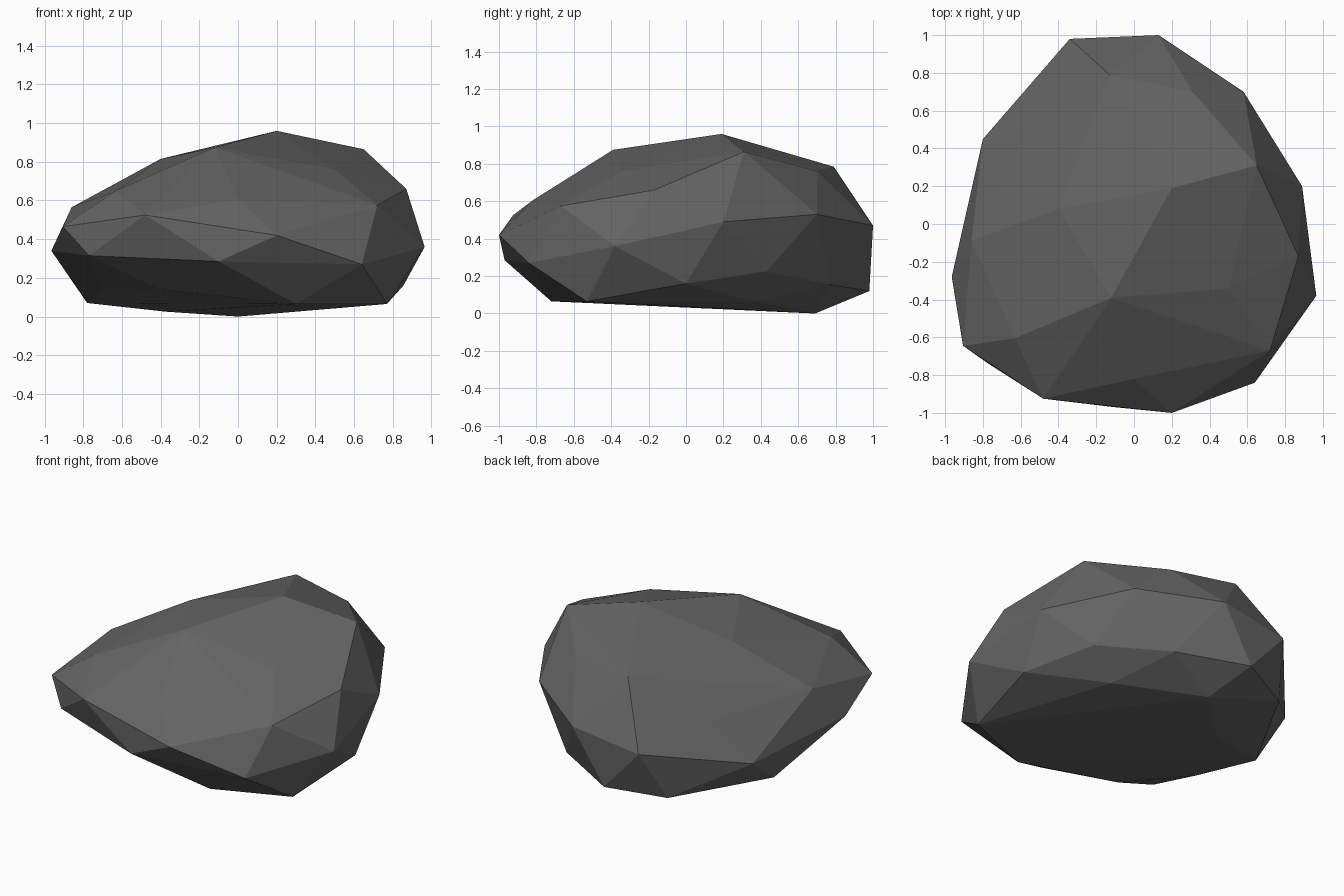
import bpy
import bmesh

# Facet corners of the boulder, grouped in tiers from crown to underside
crown = [(.20, .19, .96), (.65, .31, .865), (-.12, -.39, .875), (-.40, .08, .815),
         (-.13, .79, .785), (.31, .70, .76), (.50, -.34, .76)]
shoulder = [(.87, -.17, .66), (-.63, -.605, .65), (0, -.82, .605), (.72, -.67, .575),
            (-.86, -.09, .565), (-.55, .52, .51)]
girdle = [(-.34, .98, .40), (.13, 1, .47), (.58, .70, .53), (.89, .20, .49),
          (.965, -.38, .36), (.64, -.84, .27), (.20, -1, .42), (-.48, -.925, .525),
          (-.905, -.645, .465), (-.965, -.28, .34), (-.80, .45, .26)]
foot = [(-.77, -.74, .315), (-.10, -.97, .285), (.30, -.72, .065), (.77, -.53, .065),
        (.855, 0, .16), (.67, .43, .225), (.33, .77, .155), (-.09, .98, .12),
        (-.44, .82, .08), (-.78, .20, .07), (-.70, -.26, .14), (-.40, -.62, .14)]
underside = [(.48, .36, .065), (0, .69, 0), (-.37, .33, .025), (.19, .31, .05), (.01, -.19, .08)]

# Wrap the corners in a faceted hull
bm = bmesh.new()
for tier in (crown, shoulder, girdle, foot, underside):
    for corner in tier:
        bm.verts.new(corner)
bmesh.ops.convex_hull(bm, input=bm.verts)
loose = [v for v in bm.verts if not v.link_faces]
bmesh.ops.delete(bm, geom=loose, context='VERTS')
bmesh.ops.recalc_face_normals(bm, faces=bm.faces)

mesh = bpy.data.meshes.new("boulder")
bm.to_mesh(mesh)
bm.free()

# Single flat stone colour
stone = bpy.data.materials.new("dark_grey_stone")
stone.diffuse_color = (.127, .127, .127, 1)
mesh.materials.append(stone)
boulder = bpy.data.objects.new("boulder", mesh)
bpy.context.collection.objects.link(boulder)
